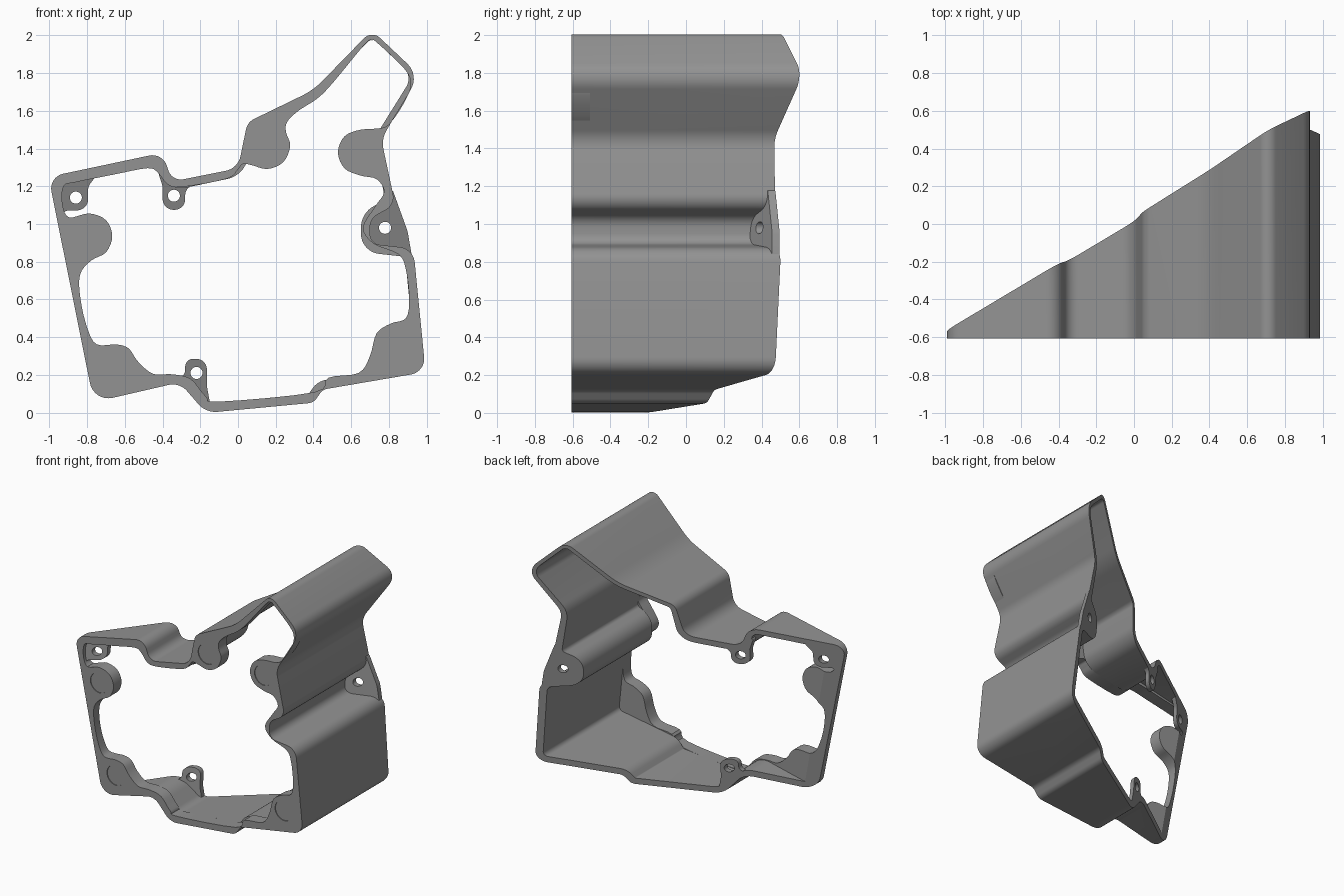
import bpy, bmesh, math
from mathutils import Vector

if "Cube" in bpy.data.objects:
    bpy.data.objects.remove(bpy.data.objects["Cube"])

FRONT, FLANGE_BACK = -0.607, -0.507
A, B, C = -0.123, 0.575, 0.105          # slanted rear plane: y = A + B*x + C*z

grey = bpy.data.materials.new("grey_metal")
grey.diffuse_color = (0.29, 0.29, 0.29, 1)
grey.use_nodes = True
grey.node_tree.nodes["Principled BSDF"].inputs["Base Color"].default_value = grey.diffuse_color


def rounded(corners, steps=8):
    """Closed polygon whose corners (x, z, radius) are filleted."""
    out, n = [], len(corners)
    for i, (x, z, r) in enumerate(corners):
        p = Vector((x, z))
        a = Vector(corners[i - 1][:2]) - p
        b = Vector(corners[(i + 1) % n][:2]) - p
        la, lb = a.length, b.length
        a.normalize()
        b.normalize()
        half = a.angle(b) / 2
        d = min(r / math.tan(half), 0.49 * la, 0.49 * lb)
        r = d * math.tan(half)
        centre = p + (a + b).normalized() * (r / math.sin(half))
        v0, v1 = p + a * d - centre, p + b * d - centre
        sweep = v0.angle(v1)
        for k in range(steps + 1):
            t = k / steps
            v = (v0 * math.sin((1 - t) * sweep) + v1 * math.sin(t * sweep)) / math.sin(sweep)
            out.append(centre + v)
    return out


def smooth_loop(pts, steps=5):
    """Closed Catmull-Rom curve through the points."""
    p, n, out = [Vector(q) for q in pts], len(pts), []
    for i in range(n):
        a, b, c, d = p[i - 1], p[i], p[(i + 1) % n], p[(i + 2) % n]
        for k in range(steps):
            t = k / steps
            out.append(0.5 * (2 * b + (c - a) * t + (2 * a - 5 * b + 4 * c - d) * t * t
                              + (3 * b - a - 3 * c + d) * t ** 3))
    return out


def circle(x, z, r, n=32):
    return [Vector((x + r * math.cos(2 * math.pi * i / n),
                    z + r * math.sin(2 * math.pi * i / n))) for i in range(n)]


def inset(loop):
    """Offset a clockwise loop inward, thinner toward the top."""
    out, n = [], len(loop)
    for i, p in enumerate(loop):
        t = (loop[(i + 1) % n] - loop[i - 1]).normalized()
        w = 0.048 - 0.02 * min(1, max(0, (p.y - 1.2) / 0.4))
        out.append(p + Vector((t.y, -t.x)) * w)
    return out


def cut(bm, shift, keep_front):
    """Trim along the slanted plane and cap the opening."""
    normal = Vector((-B, 1, -C)).normalized() * (1 if keep_front else -1)
    res = bmesh.ops.bisect_plane(bm, geom=bm.verts[:] + bm.edges[:] + bm.faces[:], dist=1e-6,
                                 plane_co=(0, A + shift, 0), plane_no=normal, clear_outer=True)
    edges = [e for e in res["geom_cut"] if isinstance(e, bmesh.types.BMEdge) and e.is_boundary]
    if edges:
        bmesh.ops.triangle_fill(bm, edges=edges, use_beauty=True, normal=normal)


def prism(name, loops, y0, y1, front_shift=None):
    """Extrude nested loops along y, then trim to the slanted plane."""
    bm = bmesh.new()
    edges = []
    for loop in loops:
        vs = [bm.verts.new((p.x, y0, p.y)) for p in loop]
        edges += [bm.edges.new((vs[i - 1], vs[i])) for i in range(len(vs))]
    bmesh.ops.triangle_fill(bm, edges=edges, use_beauty=True, normal=(0, -1, 0))
    res = bmesh.ops.extrude_face_region(bm, geom=bm.faces[:], use_keep_orig=True)
    bmesh.ops.translate(bm, vec=(0, y1 - y0, 0),
                        verts=[v for v in res["geom"] if isinstance(v, bmesh.types.BMVert)])
    cut(bm, 0, True)
    if front_shift is not None:
        cut(bm, front_shift, False)
    bmesh.ops.recalc_face_normals(bm, faces=bm.faces[:])
    me = bpy.data.meshes.new(name)
    bm.to_mesh(me)
    bm.free()
    me.materials.append(grey)
    ob = bpy.data.objects.new(name, me)
    bpy.context.collection.objects.link(ob)
    bpy.ops.object.select_all(action='DESELECT')
    ob.select_set(True)
    bpy.context.view_layer.objects.active = ob
    bpy.ops.object.shade_smooth_by_angle(angle=math.radians(30))


# Outer outline of the housing, clockwise from the upper left corner
outer = rounded([
    (-1.005, 1.25, .08), (-.40, 1.378, .08), (-.35, 1.225, .07), (0, 1.295, .1),
    (.05, 1.54, .08), (.40, 1.71, .4), (.71, 2.028, .06), (.962, 1.79, .11),
    (.76, 1.45, .14), (.835, 1.10, .08), (.70, 1.03, .08), (.70, .895, .06),
    (.93, .87, .09), (.995, .215, .085), (.45, .122, .06), (.40, .052, .06),
    (-.17, -.002, .12), (-.31, .16, .1), (-.765, .055, .1)])

# Opening of the front flange, flowing around the bosses
opening = smooth_loop([
    (-.925, 1.2), (-.86, 1.222), (-.66, 1.262), (-.48, 1.296), (-.425, 1.272), (-.375, 1.212),
    (-.30, 1.196), (-.06, 1.24), (.0, 1.29), (.025, 1.318), (.07, 1.313), (.155, 1.292),
    (.24, 1.328), (.277, 1.415), (.255, 1.485), (.26, 1.54), (.32, 1.60), (.42, 1.665),
    (.50, 1.745), (.67, 1.95), (.71, 1.974), (.745, 1.955), (.885, 1.82), (.915, 1.745),
    (.89, 1.66), (.82, 1.55), (.765, 1.51), (.65, 1.5), (.565, 1.465), (.53, 1.38),
    (.565, 1.295), (.65, 1.257), (.735, 1.238), (.775, 1.17), (.725, 1.09), (.662, .98),
    (.72, .895), (.85, .84), (.89, .76), (.908, .6), (.89, .5), (.81, .472),
    (.735, .42), (.70, .30), (.64, .21), (.48, .185), (.405, .108), (-.1, .058),
    (-.17, .085), (-.25, .178), (-.35, .203), (-.45, .205), (-.53, .27), (-.58, .34),
    (-.645, .361), (-.75, .362), (-.80, .45), (-.835, .60), (-.838, .73), (-.78, .805),
    (-.70, .85), (-.667, .935), (-.70, 1.02), (-.79, 1.056), (-.895, 1.035), (-.93, 1.1)], 4)

bosses = [(-.79, .935), (-.645, .24), (.83, .355), (.65, 1.38), (.155, 1.415)]

# Front flange with bosses, and the side wall running back from it
prism("front_flange", [outer, opening] + [circle(x, z, .08) for x, z in bosses], FRONT, FLANGE_BACK)
prism("side_wall", [outer, inset(outer)], FLANGE_BACK, 0.9)

# Slightly recessed round pads in the bosses
for x, z in bosses:
    prism("boss_pad", [circle(x, z, .08)], FRONT + 0.006, FLANGE_BACK)

# Rear ears with screw holes, lying in the slanted plane
ears = {
    "upper_left_ear": ((-.86, 1.14), [
        (-.96, 1.24, .03), (-.74, 1.27, .01), (-.795, 1.20, .06), (-.795, 1.072, .06),
        (-.92, 1.072, .04), (-.94, 1.03, .01)]),
    "upper_middle_ear": ((-.34, 1.15), [
        (-.435, 1.31, .01), (-.40, 1.2, .04), (-.40, 1.075, .06), (-.28, 1.075, .06),
        (-.28, 1.19, .05), (-.17, 1.225, .01), (-.33, 1.215, .02)]),
    "lower_ear": ((-.22, .21), [
        (-.36, .165, .01), (-.28, .2, .04), (-.28, .285, .06), (-.165, .285, .06),
        (-.165, .14, .06), (-.145, .03, .01), (-.25, .115, .02), (-.31, .17, .02)]),
    "right_ear": ((.78, .98), [
        (.808, 1.215, .01), (.80, 1.11, .05), (.68, 1.04, .07), (.68, .885, .06),
        (.90, .86, .06), (.932, .77, .01), (.90, .96, .2)]),
}
for name, ((x, z), shape) in ears.items():
    prism(name, [rounded(shape), circle(x, z, .032, 24)], -0.9, 0.9, front_shift=-0.04)
